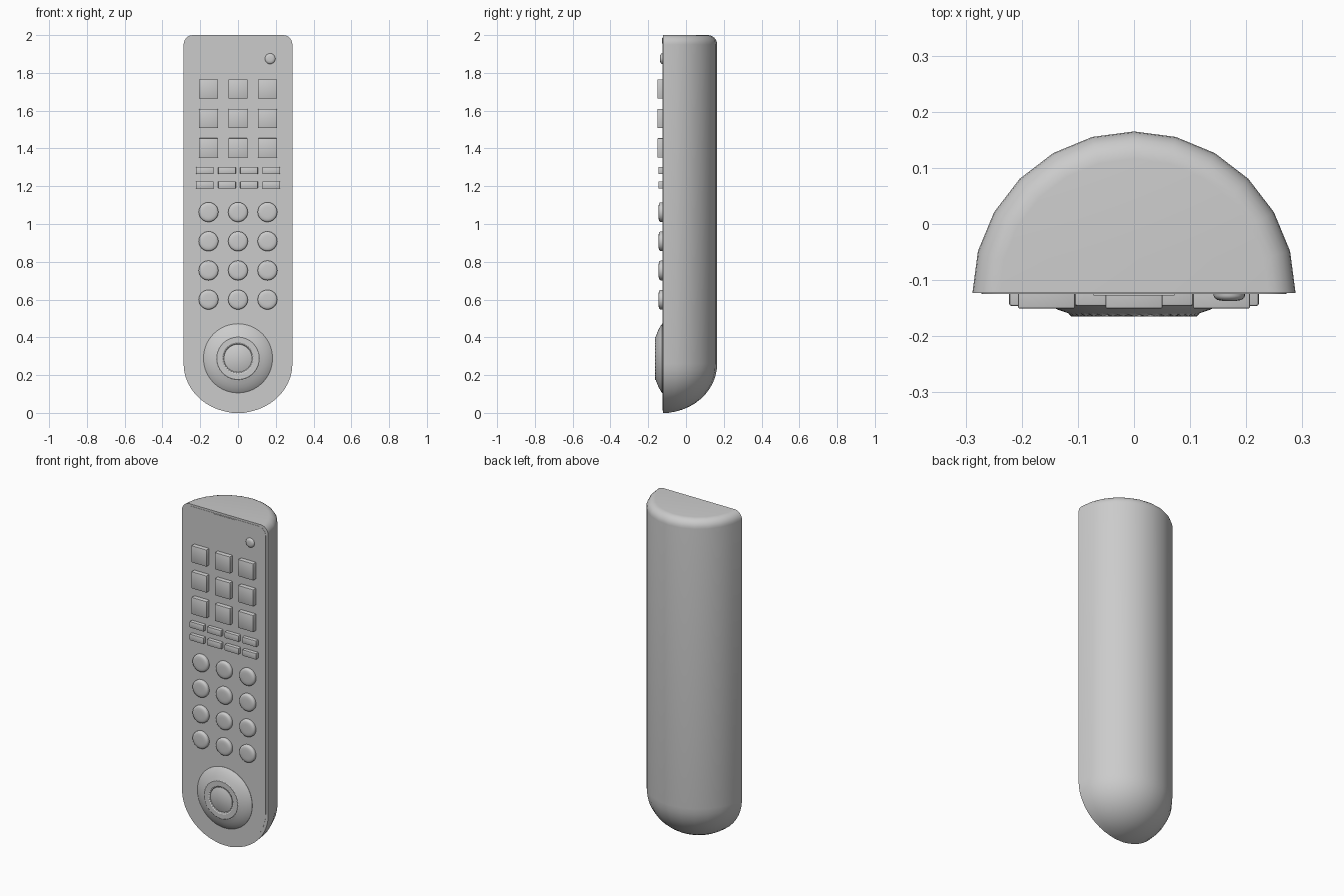
import bpy, bmesh, math

if "Cube" in bpy.data.objects:
    bpy.data.objects.remove(bpy.data.objects["Cube"])

FRONT = -0.123   # plane of the flat front
R = 0.288        # radius of the half-round back

grey = bpy.data.materials.new("plain_grey")
grey.diffuse_color = (0.6, 0.6, 0.6, 1)
grey.use_nodes = True
grey.node_tree.nodes["Principled BSDF"].inputs["Base Color"].default_value = grey.diffuse_color


def finish(name, bm, angle=35):
    bmesh.ops.recalc_face_normals(bm, faces=bm.faces)
    me = bpy.data.meshes.new(name)
    bm.to_mesh(me)
    bm.free()
    ob = bpy.data.objects.new(name, me)
    me.materials.append(grey)
    bpy.context.collection.objects.link(ob)
    bpy.ops.object.select_all(action='DESELECT')
    ob.select_set(True)
    bpy.context.view_layer.objects.active = ob
    bpy.ops.object.shade_smooth_by_angle(angle=math.radians(angle))
    return ob


def skin(bm, rings):
    """Bridge closed rings of equal length and cap both ends."""
    rows = [[bm.verts.new(p) for p in ring] for ring in rings]
    n = len(rows[0])
    for a, b in zip(rows, rows[1:]):
        for i in range(n):
            j = (i + 1) % n
            bm.faces.new((a[i], a[j], b[j], b[i]))
    bm.faces.new(rows[0])
    bm.faces.new(rows[-1])


def lathe(name, x, z, profile, segs=32):
    """Turn (radius, y) points around a y-facing axis."""
    bm = bmesh.new()
    skin(bm, [[(x + r * math.cos(2 * math.pi * i / segs), y,
                z + r * math.sin(2 * math.pi * i / segs)) for i in range(segs)]
              for r, y in profile])
    return finish(name, bm)


def box_button(name, x, z, w, h, y_front):
    bm = bmesh.new()
    bmesh.ops.create_cube(bm, size=1)
    back = FRONT + 0.005
    for v in bm.verts:
        v.co = (x + v.co.x * w, (back + y_front) / 2 + v.co.y * (back - y_front),
                z + v.co.z * h)
    edges = [e for e in bm.edges if any(v.co.y < FRONT for v in e.verts)]
    bmesh.ops.bevel(bm, geom=edges, offset=0.004, segments=2, profile=0.5,
                    affect='EDGES')
    return finish(name, bm)


def plate(name, outline, y_front):
    bm = bmesh.new()
    skin(bm, [[(x, y, z) for x, z in outline] for y in (FRONT + 0.002, y_front)])
    return finish(name, bm)


# Outline levels: (height, scale) for the round bottom and the softened top
levels = []
for i in range(12):
    t = math.radians(6 + 84 * i / 11)
    levels.append((0.26 * (1 - math.cos(t)), math.sin(t)))
z0 = levels[0][0]
levels[0] = (0.0, levels[0][1])
for i in range(7):
    t = math.radians(90 * i / 6)
    levels.append((1.95 + 0.05 * math.sin(t), 1 - 0.17 * (1 - math.cos(t))))

# Half-round body
bm = bmesh.new()
skin(bm, [[(R * s * math.cos(math.pi * k / 12),
            FRONT + R * s * math.sin(math.pi * k / 12), z) for k in range(13)]
          for z, s in levels])
finish("body", bm)

# Thin front panel, a little inside the body outline
side = [(R * s * 0.945, 0.012 + z * 0.988) for z, s in levels]
plate("front_panel", side + [(-x, z) for x, z in reversed(side)], FRONT - 0.0015)

# Signal window at the top
half = [(0.058, 1.955), (0.066, 1.958), (0.071, 1.966), (0.072, 1.985)]
plate("signal_window", half + [(-x, z) for x, z in reversed(half)], FRONT - 0.004)

# Indicator light
lathe("indicator_light", 0.17, 1.875,
      [(0.028, FRONT + 0.004), (0.028, -0.128), (0.026, -0.132),
       (0.021, -0.1355), (0.012, -0.137)], 20)

# Square keys
for r, z in enumerate((1.715, 1.558, 1.403)):
    for c in (-1, 0, 1):
        box_button(f"square_key_{r}_{c + 1}", 0.156 * c, z, 0.102, 0.102, -0.151)

# Slim keys
for r, z in enumerate((1.283, 1.207)):
    for c in range(4):
        box_button(f"slim_key_{r}_{c}", -0.1755 + 0.117 * c, z, 0.094, 0.038, -0.146)

# Round keys
for r in range(4):
    for c in (-1, 0, 1):
        lathe(f"round_key_{r}_{c + 1}", 0.156 * c, 1.063 - 0.1545 * r,
              [(0.052, FRONT + 0.004), (0.052, -0.135), (0.050, -0.139),
               (0.045, -0.1425), (0.037, -0.1445), (0.025, -0.1455)])

# Dial base with sloping rim
DZ = 0.289
lathe("dial_base", 0, DZ,
      [(0.183, FRONT + 0.004), (0.183, -0.126), (0.176, -0.132), (0.155, -0.144),
       (0.135, -0.153), (0.120, -0.158), (0.115, -0.160), (0.078, -0.160),
       (0.074, -0.156)], 64)

# Knurled grip ring: a polar grid with every other point raised
bm = bmesh.new()
segs, radii = 72, [0.077, 0.084, 0.091, 0.098, 0.105, 0.112, 0.117]
rows = []
for k, r in enumerate(radii):
    edge = k in (0, len(radii) - 1)
    rows.append([])
    for i in range(segs):
        a = 2 * math.pi * i / segs
        y = -0.159 if edge else (-0.165 if (i + k) % 2 else -0.161)
        rows[-1].append(bm.verts.new((r * math.cos(a), y, DZ + r * math.sin(a))))
for a, b in zip(rows, rows[1:]):
    for i in range(segs):
        j = (i + 1) % segs
        bm.faces.new((a[i], a[j], b[j], b[i]))
bmesh.ops.recalc_face_normals(bm, faces=bm.faces)
if sum(f.normal.y for f in bm.faces) > 0:
    bmesh.ops.reverse_faces(bm, faces=bm.faces)
me = bpy.data.meshes.new("dial_grip_ring")
bm.to_mesh(me)
bm.free()
me.materials.append(grey)
bpy.context.collection.objects.link(bpy.data.objects.new("dial_grip_ring", me))

# Centre key of the dial
lathe("dial_centre_key", 0, DZ,
      [(0.073, -0.150), (0.073, -0.159), (0.070, -0.161)], 48)
